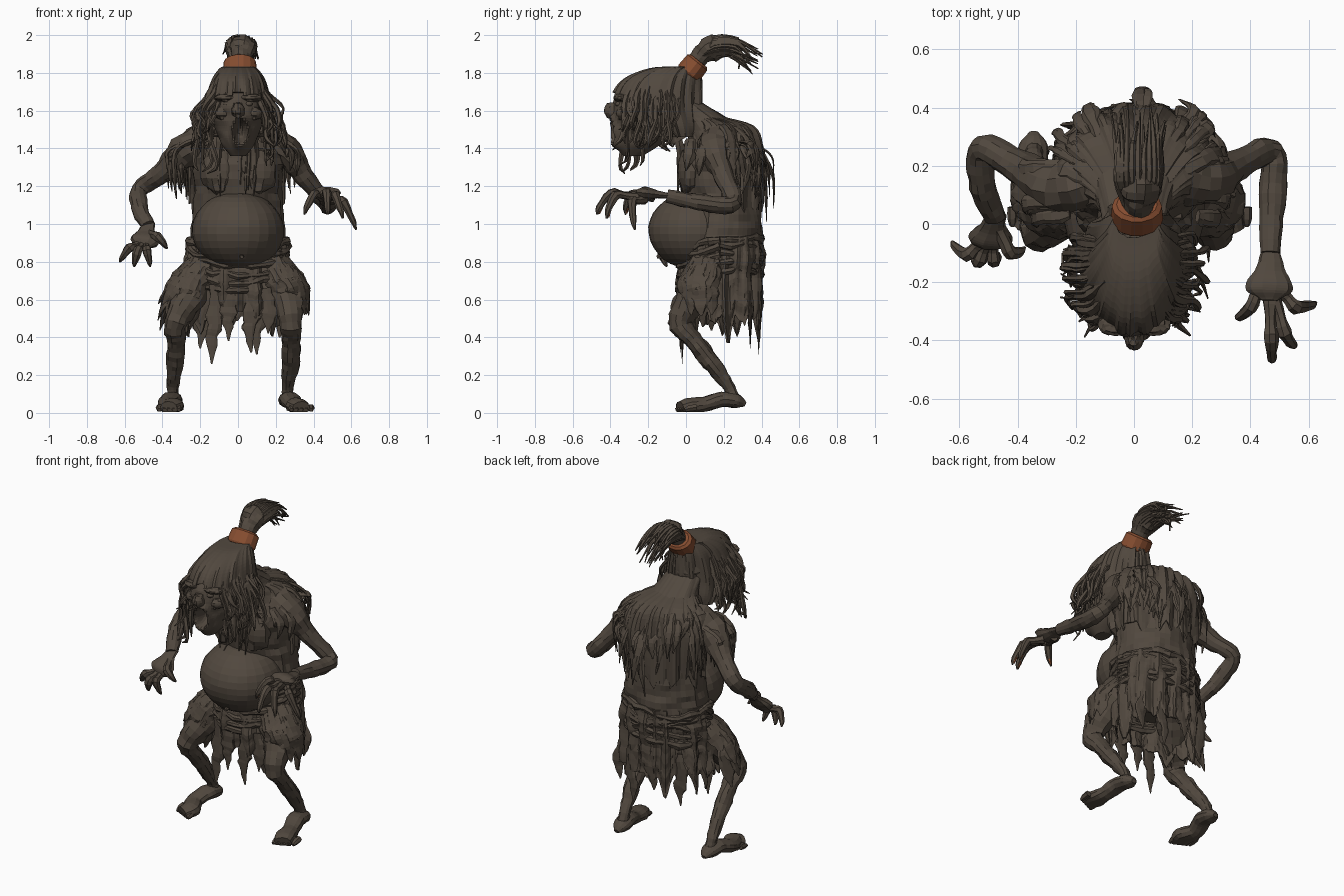
import bpy, bmesh, math, random
from mathutils import Vector, noise

random.seed(7)
rnd = random.uniform
cube = bpy.data.objects.get("Cube")
if cube:
    bpy.data.objects.remove(cube)


def material(name, color):
    m = bpy.data.materials.new(name)
    m.use_nodes = True
    m.diffuse_color = color
    m.node_tree.nodes["Principled BSDF"].inputs["Base Color"].default_value = color
    return m


HIDE = material("dark earthy brown", (0.083, 0.065, 0.049, 1))
RUST = material("rusty orange", (0.24, 0.075, 0.03, 1))


def finish(bm, name, mat=HIDE, thick=0):
    bmesh.ops.recalc_face_normals(bm, faces=bm.faces)
    mesh = bpy.data.meshes.new(name)
    bm.to_mesh(mesh)
    bm.free()
    mesh.materials.append(mat)
    ob = bpy.data.objects.new(name, mesh)
    bpy.context.collection.objects.link(ob)
    if thick:
        ob.modifiers.new("cloth", "SOLIDIFY").thickness = thick


def smooth_path(keys, steps):
    """Catmull-Rom through tuples of any length."""
    ks = [Vector(k) for k in keys]
    ks = [ks[0] * 2 - ks[1]] + ks + [ks[-1] * 2 - ks[-2]]
    out = []
    for a, b, c, d in zip(ks, ks[1:], ks[2:], ks[3:]):
        for i in range(steps):
            t = i / steps
            out.append((b * 2 + (c - a) * t + (a * 2 - b * 5 + c * 4 - d) * t * t
                        + (b * 3 - a - c * 3 + d) * t ** 3) / 2)
    return out + [ks[-2]]


def skin(bm, rings, cap=True):
    rows = [[bm.verts.new(p) for p in r] for r in rings]
    n = len(rows[0])
    for lo, hi in zip(rows, rows[1:]):
        for j in range(n):
            bm.faces.new((lo[j], lo[(j + 1) % n], hi[(j + 1) % n], hi[j]))
    if cap:
        bm.faces.new(rows[0])
        bm.faces.new(rows[-1])


def tube(bm, keys, sides=8, steps=4, flat=1, side=(1, 0, 0), lump=0):
    """Tapering limb or ribbon; each key is x, y, z, radius."""
    path = smooth_path(keys, steps)
    pts = [p.to_3d() for p in path]
    rings = []
    u = Vector(side)
    for i, p in enumerate(pts):
        t = (pts[min(i + 1, len(pts) - 1)] - pts[max(i - 1, 0)]).normalized()
        u = (u - t * u.dot(t)).normalized()
        v = t.cross(u)
        r = max(path[i][3], 0.002)
        ring = []
        for j in range(sides):
            a = math.tau * j / sides
            q = r * (u * math.cos(a) + v * math.sin(a) * flat)
            ring.append(p + q * (1 + lump * noise.noise((p + q) * 22)))
        rings.append(ring)
    skin(bm, rings)


def limb(name, keys, mat=HIDE, **kw):
    bm = bmesh.new()
    tube(bm, keys, **kw)
    finish(bm, name, mat)


def stack(keys, n=48, steps=4, folds=0, creases=0):
    """Rings from z, centre y, half width, half depth, with cloth folds."""
    rings = []
    for z, cy, rx, ry in smooth_path(keys, steps):
        ring = []
        for j in range(n):
            a = math.tau * j / n
            c, s = math.cos(a), math.sin(a)
            k = 1 + folds * noise.noise((c * 6, s * 6, z * 3)) \
                + creases * noise.noise((c * 2, s * 2, z * 22))
            ring.append(Vector((c * rx * k, cy + s * ry * k, z)))
        rings.append(ring)
    return rings


def rag_hem(rings, teeth, deep, start):
    """Pull each column down to a torn hem below height start."""
    n = len(rings[0])
    depth = [rnd(0, deep) for _ in range(teeth)]
    low = rings[-1][0].z
    for j in range(n):
        f = j / n * teeth
        tip = depth[int(f)] * (1 - abs(2 * (f % 1) - 1)) + rnd(0, 0.03)
        for r in rings:
            r[j].z -= tip * max(0, (start - r[j].z) / (start - low))


def blob(bm, at, size, lump=0.0, seg=16):
    res = bmesh.ops.create_uvsphere(bm, u_segments=seg, v_segments=seg * 2 // 3, radius=1)
    for v in res["verts"]:
        k = 1 + lump * noise.noise(v.co * 3)
        v.co = Vector(c + r * p * k for c, r, p in zip(at, size, v.co))


# --- Body under the rags
bm = bmesh.new()
skin(bm, stack([(0.7, .19, .22, .19), (0.9, .19, .25, .21), (1.05, .2, .24, .2),
                (1.2, .18, .23, .21), (1.35, .16, .24, .2), (1.45, .18, .22, .17),
                (1.54, .12, .14, .13), (1.64, .0, .1, .09)], creases=.07, folds=.04))
finish(bm, "torso")
bm = bmesh.new()
blob(bm, (0, .045, .965), (.245, .245, .205), .02, 26)
finish(bm, "belly")
bm = bmesh.new()
for s in (-1, 1):
    blob(bm, (s * .1, .02, 1.28), (.1, .065, .12), .25)
finish(bm, "sagging_chest")
limb("navel", [(.02, -.125, .83, .014), (.02, -.155, .825, .01)], sides=6)

# --- Arms and hands
ARMS = {
    "left": [(.12, .18, 1.44, .1), (.25, .15, 1.39, .085), (.35, .2, 1.25, .053),
             (.47, .25, 1.11, .046), (.475, .1, 1.11, .046), (.47, -.1, 1.15, .034)],
    "right": [(-.12, .16, 1.44, .1), (-.26, .13, 1.40, .09), (-.40, .2, 1.27, .057),
              (-.52, .26, 1.18, .046), (-.52, .13, 1.08, .046), (-.475, .02, .99, .034)]}
HANDS = {
    "left": ((.465, -.23, 1.165), (0, -.04, .065),
             [(.35, -.32, 1.05), (.475, -.47, 1.05), (.555, -.42, 1.03), (.625, -.27, .97)]),
    "right": ((-.495, -.06, .9), (-.005, -.05, .025),
              [(-.375, -.08, .87), (-.465, -.1, .775), (-.55, -.1, .775), (-.625, -.06, .8)])}
for name, keys in ARMS.items():
    limb(name + "_arm", keys, sides=12, steps=5, lump=.2)
    palm, bulge, tips = HANDS[name]
    palm, bulge, wrist = Vector(palm), Vector(bulge), Vector(keys[-1][:3])
    bm, nails = bmesh.new(), bmesh.new()
    tube(bm, [(*wrist.lerp(palm, -.2), .03), (*wrist.lerp(palm, .25), .042),
              (*wrist.lerp(palm, .7), .07), (*palm, .074),
              (*wrist.lerp(palm, 1.25), .03)], sides=10, flat=.45, lump=.2)
    for i, tip in enumerate(tips):
        tip = Vector(tip)
        root = wrist.lerp(palm, .35 if i == 0 else .85).lerp(tip, .15)
        mid = root.lerp(tip, .5) + bulge
        end = mid.lerp(tip, .75) + bulge * .15
        tube(bm, [(*root, .027), (*root.lerp(mid, .55), .02), (*mid, .024), (*end, .016),
                  (*tip, .005)], sides=7, steps=3, lump=.3)
        if name == "left":
            inner = (palm - end).normalized() * .012
            tube(nails, [(*(end + inner), .01), (*(tip + inner), .004)], sides=5)
    finish(bm, name + "_hand")
    finish(nails, name + "_nails", RUST)

# --- Legs, feet and the cloth wrapped over the thighs
for name, s, knee, ankle, toe, wrap in (("left", 1, .28, .265, .335, .61),
                                        ("right", -1, .33, .345, .365, .53)):
    limb(name + "_leg", [(s * .15, .16, .78, .11), (s * .25, .04, .62, .085),
                         (s * knee, -.03, .48, .062), (s * knee, .035, .39, .048),
                         (s * knee, .13, .27, .047), (s * ankle, .22, .15, .033),
                         (s * ankle, .255, .06, .036)], sides=12, steps=5, lump=.25)
    bm = bmesh.new()
    tube(bm, [(s * ankle, .315, .045, .016), (s * ankle, .27, .062, .05),
              (s * (ankle + .01), .19, .072, .055), (s * (ankle + .03), .1, .045, .052),
              (s * (toe - .02), .02, .034, .06), (s * toe, -.03, .024, .05)],
         sides=12, flat=.75, lump=.1)
    for v in bm.verts:
        v.co.z = max(v.co.z, .005)
    for i in range(5):
        x = s * (toe + (i - 2) * .026)
        y = -.05 + .012 * i
        tube(bm, [(x, y + .06, .03, .018), (x, y + .02, .024, .018), (x, y - .005, .016, .01)],
             sides=6, steps=2)
    finish(bm, name + "_foot")
    bm = bmesh.new()
    for i in range(11):
        a = -2.5 + i * .3
        out = Vector((math.cos(a) * s, math.sin(a), 0))
        hip = Vector((s * .17, .12, .82)) + out * .07
        over = Vector((s * .25, .08, .69)) + out * .1
        hem = Vector((s * knee, .09, wrap + rnd(-.1, .05))) + out * .095
        tube(bm, [(*hip, .05), (*over, .055), (*over.lerp(hem, .6), .04), (*hem, .005)],
             sides=8, steps=5, flat=.35, side=out.cross(Vector((0, 0, 1))), lump=.6)
    finish(bm, name + "_thigh_wrap")

# --- Skirt, waist rolls and long tatters
rings = stack([(.93, .2, .25, .2), (.82, .19, .265, .215), (.7, .18, .27, .22),
               (.6, .185, .275, .22), (.54, .19, .275, .215)], n=120, steps=6, folds=.16, creases=.05)
rag_hem(rings, 17, .2, .75)
bm = bmesh.new()
skin(bm, rings, cap=False)
finish(bm, "ragged_skirt", thick=.01)
bm = bmesh.new()
for x, y, top, low in ((-.14, -.02, .68, .26), (-.05, -.03, .68, .38), (.07, -.03, .68, .32),
                       (.16, -.02, .66, .42), (.1, .385, .68, .31), (-.2, .34, .66, .34),
                       (.22, .34, .66, .4), (-.05, .39, .66, .42)):
    tube(bm, [(x * .9, y, top, .03), (x + rnd(-.02, .02), y, (top + low) / 2, .045),
              (x + rnd(-.01, .01), y, low * .7 + top * .3, .03), (x, y, low, .004)],
         sides=10, flat=.25, lump=.8)
finish(bm, "skirt_tatters")
bm = bmesh.new()
for i in range(6):
    ring = []
    for j in range(25):
        a = math.tau * j / 24
        s = math.sin(a)
        sag = (.04 + i * .012) * s if s < 0 else .02 * math.sin(a * 2 + i * 1.3)
        ring.append((math.cos(a) * .26, .18 + s * .215,
                     .91 - i * .034 + sag + rnd(-.013, .013), rnd(.015, .024)))
    tube(bm, ring, sides=7, steps=2, lump=.6)
finish(bm, "waist_rolls")

# --- Mantle of rags over the shoulders and back
rings = stack([(1.57, .1, .1, .09), (1.52, .19, .19, .16), (1.42, .2, .24, .2),
               (1.3, .21, .245, .2), (1.15, .21, .24, .195)], n=80, folds=.16)
for r in rings:
    for p in r:
        if p.y < .17:
            p.z = max(p.z, 1.36 + p.y * .3)
            p.y = max(p.y, .03)
rag_hem(rings, 16, .14, 1.3)
bm = bmesh.new()
skin(bm, rings, cap=False)
finish(bm, "mantle", thick=.01)
bm = bmesh.new()
for i in range(54):
    a = rnd(.02, math.pi - .02)
    c, s = math.cos(a), math.sin(a)
    top = rnd(1.44, 1.54)
    low = rnd(1.0, 1.3) + .12 * abs(c)
    flare = rnd(-.01, .06)
    w = rnd(.011, .03)
    b = a + rnd(-.2, .2)
    tube(bm, [(c * .14, .14 + s * .1, top, w * .6),
              (c * .24, .18 + s * .18, top - .04, w),
              (c * (.26 + flare), .19 + s * (.21 + flare), (top + low) / 2, w),
              (math.cos(b) * (.26 + flare), .19 + math.sin(b) * (.22 + flare), low, .004)],
         sides=6, steps=4, flat=.4, side=(-s, c, 0), lump=.8)
finish(bm, "back_rags")
bm = bmesh.new()
for s, count in ((-1, 10), (1, 5)):
    for i in range(count):
        x, y = s * (rnd(.28, .38) if s < 0 else rnd(.24, .31)), rnd(-.0, .2)
        low = rnd(1.13, 1.28) if s < 0 else rnd(1.25, 1.36)
        tube(bm, [(s * .22, y, 1.45, .02), (x, y - .01, 1.39, .03),
                  (x + s * .01, y - .02, (1.4 + low) / 2, .028), (x, y - .03, low, .004)],
             sides=6, flat=.5, side=(0, 1, 0), lump=.7)
finish(bm, "shoulder_rags")

# --- Head with a hollow open mouth
rings = stack([(1.36, -.28, .04, .05), (1.41, -.26, .08, .11), (1.48, -.21, .11, .175),
               (1.56, -.17, .14, .215), (1.64, -.16, .15, .225), (1.74, -.13, .13, .19),
               (1.81, -.08, .08, .11)], n=64, steps=6, creases=.05)
for p in (p for r in rings for p in r if p.y < -.2):
    d = math.hypot((p.x - .012) / .036, (p.z - 1.49) / .062)
    p.y += .09 * max(0, 1 - d ** 3) - .022 * math.exp(-((d - 1.25) / .25) ** 2)
bm = bmesh.new()
skin(bm, rings)
blob(bm, (0, -.385, 1.6), (.034, .05, .042), .3)
for s in (-1, 1):
    blob(bm, (s * .065, -.345, 1.668), (.06, .04, .02), .3)
    blob(bm, (s * .055, -.355, 1.635), (.022, .02, .015))
    blob(bm, (s * .08, -.325, 1.585), (.045, .045, .035), .3)
finish(bm, "head")

# --- Hair cap, open over the face
rings = stack([(1.835, .015, .07, .06), (1.825, -.06, .1, .13), (1.77, -.12, .14, .2),
               (1.68, -.15, .165, .232), (1.6, -.15, .18, .232), (1.52, -.11, .18, .19),
               (1.46, -.08, .165, .15)], n=72, steps=5, folds=.12)
bm = bmesh.new()
skin(bm, rings, cap=False)
middles = [(f, f.calc_center_median()) for f in bm.faces]
face = [f for f, m in middles if m.y < -.2 and m.z < 1.7 - abs(m.x) * .5]
bmesh.ops.delete(bm, geom=face, context="FACES")
finish(bm, "hair_cap", thick=.01)
limb("nape_hair", [(0, -.02, 1.8, .075), (0, -.03, 1.7, .11), (0, -.035, 1.58, .115),
                   (0, .02, 1.47, .12)], sides=20, lump=.15)
bm = bmesh.new()
for i in range(62):
    s = random.choice((-1, 1))
    a = rnd(.62, 2.1)
    dx, dy = s * math.sin(a), -math.cos(a)
    low = rnd(1.26, 1.5) if a < 1.2 else rnd(1.38, 1.5)
    o, w = rnd(0, .05), rnd(.007, .014)
    z = rnd(1.68, 1.74)
    tube(bm, [(dx * .1, -.13 + dy * .15, z + .05, w), (dx * .165, -.15 + dy * .225, z - .05, w * 1.3),
              (dx * (.185 + o) + rnd(-.02, .01), -.15 + dy * .24, (z + low) / 2, w),
              (dx * (.18 + o) + rnd(-.03, .04) * s, -.15 + dy * .24 + rnd(-.04, .03), low + .05, w),
              (dx * (.18 + o) + rnd(-.03, .05) * s, -.15 + dy * .25 + rnd(-.05, .02), low, .003)],
         sides=5, steps=3, lump=.5)
finish(bm, "hanging_locks")
bm = bmesh.new()
for i in range(7):
    x = rnd(-.1, .1)
    tube(bm, [(x, -.04, 1.46, .02), (x * 1.1, -.03, 1.36, .018), (x, -.045, rnd(1.14, 1.28), .003)],
         sides=5, lump=.5)
finish(bm, "chest_locks")

# --- Topknot and its band
axis = Vector((0, .6, .75)).normalized()
mid = Vector((.01, .038, 1.828))
band = [(*(mid + axis * t), r) for t, r in ((-.045, .084), (-.035, .09), (.035, .086), (.047, .07))]
limb("hair_band", band, RUST, sides=14, steps=1, flat=.8)
limb("topknot", [(.01, .02, 1.8, .065), (.015, .08, 1.885, .052), (.02, .13, 1.93, .068),
                 (.02, .2, 1.935, .052), (.02, .26, 1.93, .015)], sides=14, lump=.35)
bm = bmesh.new()
for i in range(24):
    a = math.tau * i / 24
    c, s = math.cos(a), math.sin(a)
    tube(bm, [(.01 + c * .045, .075 + s * .03, 1.885 + s * .02, .01),
              (.015 + c * .075, .15, 1.935 + s * .052, .013),
              (.015 + c * .075, .25 + rnd(-.03, .03), 1.935 + s * .045, .01),
              (.015 + c * .08 + rnd(-.02, .02), rnd(.27, .41), 1.88 + s * .05 + rnd(-.04, .02), .003)],
         sides=5, steps=3, lump=.5)
finish(bm, "topknot_strands")
